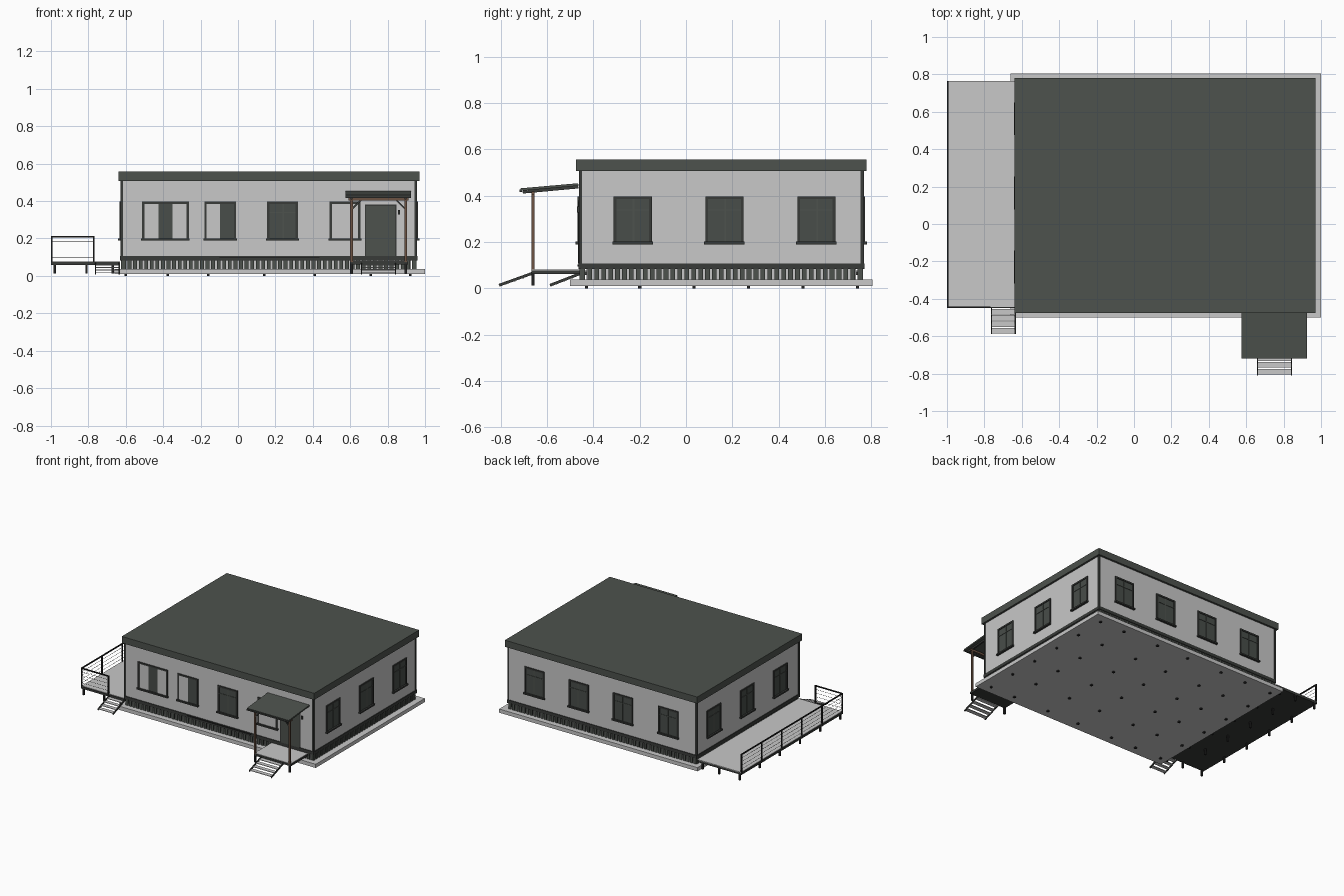
import bpy
import bmesh
from mathutils import Matrix, Vector

cube = bpy.data.objects.get("Cube")
if cube:
    bpy.data.objects.remove(cube, do_unlink=True)


def material(name, r, g, b):
    m = bpy.data.materials.new(name)
    m.use_nodes = True
    m.diffuse_color = (r, g, b, 1)
    m.node_tree.nodes["Principled BSDF"].inputs["Base Color"].default_value = (r, g, b, 1)
    return m


WHITE = material("off white", 0.58, 0.58, 0.58)
ROOF = material("roof grey", 0.075, 0.085, 0.075)
TRIM = material("dark trim", 0.04, 0.043, 0.04)
GLASS = material("window glass", 0.065, 0.075, 0.068)
BLACK = material("railing black", 0.015, 0.015, 0.015)
WOOD = material("brown timber", 0.15, 0.085, 0.055)


class Part:
    """Collects boxes and beams into one named object."""

    def __init__(self, name, mat):
        self.name, self.mat, self.bm = name, mat, bmesh.new()

    def box(self, x0, x1, y0, y1, z0, z1):
        mid = Vector((x0 + x1, y0 + y1, z0 + z1)) / 2
        size = (abs(x1 - x0), abs(y1 - y0), abs(z1 - z0), 1)
        bmesh.ops.create_cube(self.bm, matrix=Matrix.Translation(mid) @ Matrix.Diagonal(size))
        return self

    def beam(self, start, end, width, height):
        a, b = Vector(start), Vector(end)
        turn = (b - a).to_track_quat("Z", "Y").to_matrix().to_4x4()
        size = Matrix.Diagonal((width, height, (b - a).length, 1))
        bmesh.ops.create_cube(self.bm, matrix=Matrix.Translation((a + b) / 2) @ turn @ size)
        return self

    def on_wall(self, side, u0, u1, d0, d1, z0, z1):
        # u runs along the wall, d runs outwards from it
        if side == "front":
            return self.box(u0, u1, Y0 - d1, Y0 - d0, z0, z1)
        if side == "back":
            return self.box(u0, u1, Y1 + d0, Y1 + d1, z0, z1)
        if side == "east":
            return self.box(X1 + d0, X1 + d1, u0, u1, z0, z1)
        return self.box(X0 - d1, X0 - d0, u0, u1, z0, z1)

    def done(self):
        me = bpy.data.meshes.new(self.name)
        self.bm.to_mesh(me)
        self.bm.free()
        me.materials.append(self.mat)
        bpy.context.collection.objects.link(bpy.data.objects.new(self.name, me))


X0, X1, Y0, Y1 = -0.625, 0.955, -0.46, 0.765
SPANS = {"front": (X0, X1), "back": (X0, X1), "east": (Y0, Y1), "west": (Y0, Y1)}

# Foundation slab on small feet
Part("foundation_slab", WHITE).box(-0.66, 1, -0.5, 0.805, 0.01, 0.038).done()
feet = Part("slab_feet", BLACK)
for x in (-0.6, -0.375, -0.16, 0.14, 0.41, 0.71, 0.92):
    for y in (-0.43, -0.2, 0.035, 0.27, 0.505, 0.74):
        feet.box(x - 0.007, x + 0.007, y - 0.007, y + 0.007, 0, 0.012)
feet.done()

# Walls and flat roof
Part("walls", WHITE).box(X0, X1, Y0, Y1, 0.085, 0.51).done()
Part("roof", ROOF).box(-0.64, 0.97, -0.475, 0.78, 0.507, 0.557).done()
Part("plinth_core", WHITE).box(X0 + 0.03, X1 - 0.03, Y0 + 0.03, Y1 - 0.03, 0.03, 0.09).done()

# Slatted skirting and base trim
skirting = Part("skirting_slats", ROOF)
base = Part("base_trim", TRIM)
for side, (a, b) in SPANS.items():
    count = round((b - a) / 0.03)
    step = (b - a) / count
    for i in range(count):
        u = a + i * step + step / 6
        skirting.on_wall(side, u, u + step * 0.67, -0.008, 0, 0.038, 0.086)
    base.on_wall(side, a - 0.004, b + 0.004, 0, 0.005, 0.083, 0.107)
skirting.done()
base.done()

# Corner trims
corners = Part("corner_trims", TRIM)
for x in (X0 + 0.004, X1 - 0.004):
    for y in (Y0 + 0.004, Y1 - 0.004):
        corners.box(x - 0.007, x + 0.007, y - 0.007, y + 0.007, 0.1, 0.508)
corners.done()

# Windows: frame, panes, bars and sill
frames = Part("window_frames", TRIM)
glass = Part("window_glass", GLASS)
blank = Part("blank_panes", WHITE)
bars = Part("window_bars", ROOF)


def window(side, mid, w=0.165, panes="D"):
    a, b, lo, hi, t = mid - w / 2, mid + w / 2, 0.193, 0.397, 0.012
    frames.on_wall(side, a, a + t, 0, 0.008, lo, hi)
    frames.on_wall(side, b - t, b, 0, 0.008, lo, hi)
    frames.on_wall(side, a, b, 0, 0.008, hi - t, hi)
    frames.on_wall(side, a - 0.005, b + 0.005, 0, 0.016, lo - 0.003, lo + 0.008)
    n = len(panes)
    pane_w = (w - 2 * t) / n
    for i, kind in enumerate(panes):
        u = a + t + i * pane_w
        target = glass if kind == "D" else blank
        target.on_wall(side, u, u + pane_w, 0, 0.003, lo, hi - t)
    if panes == "D":
        bars.on_wall(side, mid, mid + 0.007, 0, 0.006, lo, hi - t)
        bars.on_wall(side, a + t, b - t, 0, 0.006, 0.335, 0.341)


window("front", -0.388, 0.25, "LDL")
window("front", -0.095, 0.17, "LD")
window("front", 0.238)
window("front", 0.572, panes="L")
for x in (0.73, 0.36, -0.01, -0.39):
    window("back", x)
for y in (-0.23, 0.166, 0.563):
    window("east", y)
    window("west", y)
for part in (frames, glass, blank, bars):
    part.done()

# Door, lamp and low strip on the front wall
Part("door", ROOF).on_wall("front", 0.685, 0.84, 0, 0.006, 0.107, 0.375).done()
Part("door_frame", TRIM).on_wall("front", 0.678, 0.847, 0, 0.004, 0.107, 0.381).done()
Part("wall_lamp", TRIM).on_wall("front", 0.855, 0.867, 0, 0.01, 0.328, 0.352).done()
Part("front_strip", BLACK).on_wall("front", -0.1, 0.435, 0, 0.009, 0.095, 0.102).done()

# Side terrace
Part("terrace_frame", TRIM).box(-1, -0.635, -0.45, 0.765, 0.058, 0.074).done()
Part("terrace_boards", WHITE).box(-0.995, -0.63, -0.445, 0.765, 0.072, 0.077).done()
legs = Part("terrace_legs", BLACK)
rail = Part("terrace_railing", BLACK)
for i in range(6):
    y = -0.444 + i * 0.2405
    for x in (-0.98, -0.81, -0.67):
        legs.box(x - 0.006, x + 0.006, y - 0.006, y + 0.006, 0.012, 0.06)
    rail.box(-1, -0.992, y - 0.004, y + 0.004, 0.06, 0.213)
rail.box(-0.776, -0.768, -0.45, -0.442, 0.06, 0.213)
for i in range(5):
    z, t = 0.1 + i * 0.0275, 0.004 if i == 4 else 0.0007
    rail.box(-0.996 - t, -0.996 + t, -0.45, 0.765, z - t, z + t)
    rail.box(-1, -0.768, -0.446 - t, -0.446 + t, z - t, z + t)
legs.done()
rail.done()


# Open stairs with sloping stringers
def stairs(name, x0, x1, y_top, y_end):
    sides = Part(name + "_stringers", TRIM)
    for x in (x0, x1):
        sides.beam((x, y_top, 0.066), (x, y_end, 0.013), 0.006, 0.012)
    sides.done()
    treads = Part(name + "_treads", WHITE)
    run = (y_end - y_top) / 4
    for i in range(4):
        y, z = y_top + run * (i + 0.1), 0.06 - i * 0.0135
        treads.box(x0, x1, y + run * 0.85, y, z - 0.004, z)
    treads.done()


stairs("terrace_stairs", -0.762, -0.635, -0.45, -0.587)
stairs("porch_stairs", 0.66, 0.843, -0.66, -0.807)

# Porch platform
Part("porch_frame", TRIM).box(0.6, 0.91, -0.668, -0.46, 0.062, 0.077).done()
Part("porch_boards", WHITE).box(0.603, 0.907, -0.665, -0.46, 0.075, 0.08).done()
posts = Part("porch_posts", WOOD)
stubs = Part("porch_legs", BLACK)
braces = Part("porch_braces", TRIM)
for x, s in ((0.607, 1), (0.896, -1)):
    posts.box(x - 0.007, x + 0.007, -0.668, -0.654, 0.075, 0.415)
    stubs.box(x - 0.007, x + 0.007, -0.668, -0.654, 0.012, 0.065)
    braces.beam((x, -0.661, 0.355), (x + s * 0.05, -0.661, 0.405), 0.008, 0.008)
    braces.beam((x, -0.705, 0.415), (x, -0.465, 0.437), 0.012, 0.012)
posts.box(0.59, 0.912, -0.668, -0.654, 0.402, 0.417)
for part in (posts, stubs, braces):
    part.done()

# Porch canopy
canopy = Part("porch_canopy", ROOF)
canopy.beam((0.75, -0.715, 0.426), (0.75, -0.465, 0.448), 0.35, 0.011)
canopy.done()
Part("canopy_gutter", TRIM).box(0.575, 0.925, -0.718, -0.708, 0.416, 0.426).done()
